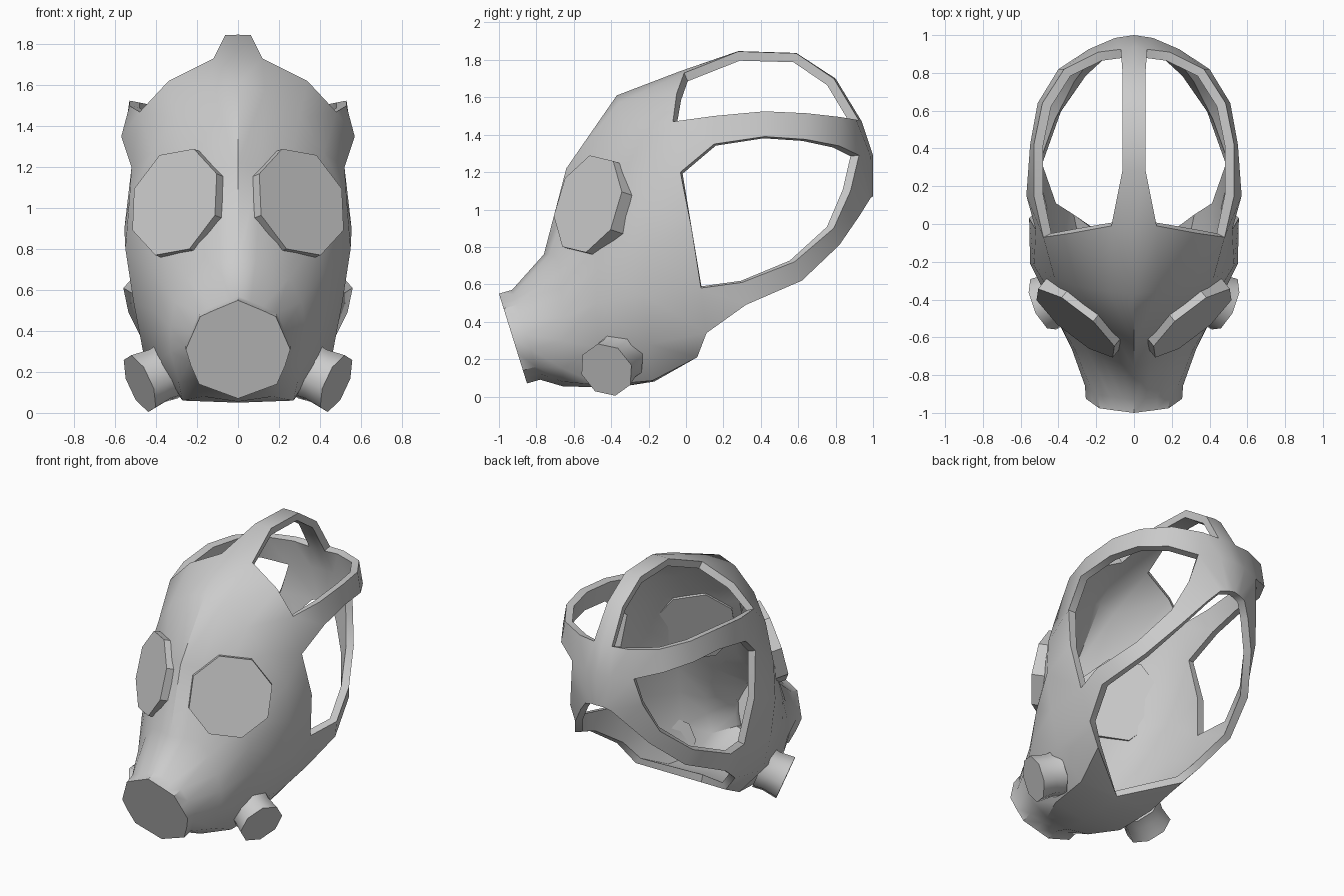
import bpy, bmesh, math
from mathutils import Vector

if "Cube" in bpy.data.objects:
    bpy.data.objects.remove(bpy.data.objects["Cube"])

CENTRE = Vector((0, 0.2, 0.95))
rubber = bpy.data.materials.new("grey_rubber")
rubber.diffuse_color = (0.6, 0.6, 0.6, 1)
rubber.use_nodes = True
rubber.node_tree.nodes["Principled BSDF"].inputs["Base Color"].default_value = rubber.diffuse_color


def finish(name, bm, thickness=0.0, angle=40):
    """Mirror the half, give it a wall and shade it."""
    me = bpy.data.meshes.new(name)
    bm.to_mesh(me)
    bm.free()
    ob = bpy.data.objects.new(name, me)
    bpy.context.collection.objects.link(ob)
    me.materials.append(rubber)
    m = ob.modifiers.new("mirror", 'MIRROR')
    m.use_clip = True
    m.merge_threshold = 0.002
    if thickness:
        s = ob.modifiers.new("wall", 'SOLIDIFY')
        s.thickness = thickness
        s.offset = -1
    bpy.ops.object.select_all(action='DESELECT')
    ob.select_set(True)
    bpy.context.view_layer.objects.active = ob
    bpy.ops.object.convert(target='MESH')
    bpy.ops.object.shade_smooth_by_angle(angle=math.radians(angle))
    return ob


def add_sheet(bm, rows, cap=False):
    """Skin between rows of points."""
    grid = [[bm.verts.new(p) for p in row] for row in rows]
    for a, b in zip(grid, grid[1:]):
        for i in range(len(a) - 1):
            bm.faces.new((a[i], a[i + 1], b[i + 1], b[i]))
    if cap:
        bm.faces.new(grid[0])


def turned(name, centre, normal, up, profile, spin, angle=40):
    """Eight-sided turned part; profile holds (depth behind the face, radius)."""
    n = Vector(normal).normalized()
    u = (Vector(up) - n * Vector(up).dot(n)).normalized()
    r = u.cross(n)
    bm = bmesh.new()
    rings = []
    for depth, rad in profile:
        ring = []
        for i in range(8):
            t = math.radians(45 * i + spin)
            ring.append(bm.verts.new(Vector(centre) - n * depth
                                     + rad * (math.cos(t) * u + math.sin(t) * r)))
        rings.append(ring)
    for a, b in zip(rings, rings[1:]):
        for i in range(8):
            j = (i + 1) % 8
            bm.faces.new((a[i], a[j], b[j], b[i]))
    bm.faces.new(rings[0])
    bm.faces.new(rings[-1])
    bmesh.ops.recalc_face_normals(bm, faces=bm.faces)
    return finish(name, bm, angle=angle)


# Snout opening: half octagon, ten points matching the spokes of the face
octagon = [(0, .55), (.06, .525), (.12, .50), (.185, .47), (.22, .39), (.255, .31),
           (.23, .23), (.19, .14), (.095, .105), (0, .07)]
snout = [(x, -.85 - .3125 * (z - .07), z) for x, z in octagon]
neck = [(x * 1.02, y + .07, z + .02) for x, y, z in snout]

# Face rings, each running from the brow centre line round to the chin
cheek = [(0, -.76, .76), (.09, -.73, .76), (.18, -.69, .74), (.25, -.67, .66), (.31, -.67, .54),
         (.33, -.66, .42), (.33, -.66, .30), (.29, -.66, .15), (.17, -.66, .08), (0, -.66, .055)]
eye_line = [(0, -.64, 1.22), (.11, -.575, 1.20), (.24, -.505, 1.12), (.33, -.46, 1.0), (.39, -.45, .85),
            (.42, -.47, .69), (.42, -.48, .50), (.39, -.47, .26), (.27, -.46, .06), (0, -.5, .05)]
temple = [(0, -.37, 1.61), (.13, -.36, 1.57), (.30, -.33, 1.44), (.42, -.29, 1.27), (.53, -.22, 1.05),
          (.55, -.21, .80), (.51, -.22, .54), (.46, -.20, .28), (.29, -.18, .085), (0, -.33, .055)]
rim = [(0, -.03, 1.74), (.12, -.01, 1.73), (.34, -.05, 1.62), (.48, -.07, 1.47), (.52, -.03, 1.20),
       (.555, .03, .90), (.51, .08, .58), (.46, .11, .34), (.35, .06, .21), (0, -.17, .08)]

# Straps: over the crown, round from the temples, and up from the jaw
crown = [(.12, -.01, 1.73), (.062, .28, 1.845), (.06, .59, 1.835), (.06, .79, 1.70), (.07, .925, 1.475)]
crown_mid = [rim[0], (0, .28, 1.847), (0, .59, 1.837), (0, .80, 1.70), (0, .94, 1.47)]
temple_top = [rim[3], (.53, .15, 1.50), (.53, .42, 1.525), (.485, .64, 1.515),
              (.37, .82, 1.495), (.19, .91, 1.48), crown[-1], crown_mid[-1]]
temple_low = [rim[4], (.57, .15, 1.35), (.55, .42, 1.39), (.51, .64, 1.375),
              (.40, .82, 1.34), (.24, .925, 1.29), (.10, .985, 1.29), (0, 1.0, 1.29)]
jaw_top = [rim[6], (.56, .30, .61), (.46, .58, .72), (.35, .79, .90), (.28, .88, 1.10)] + temple_low[5:]
jaw_low = [rim[7], (.535, .32, .49), (.43, .62, .62), (.29, .82, .81),
           (.17, .93, .97), (.10, .98, 1.05), (.05, .99, 1.065), (0, 1.0, 1.07)]

bm = bmesh.new()
add_sheet(bm, [snout, neck, cheek, eye_line, temple, rim], cap=True)
add_sheet(bm, [crown_mid, crown])
add_sheet(bm, [temple_top, temple_low])
add_sheet(bm, [jaw_top, jaw_low])
bmesh.ops.remove_doubles(bm, verts=bm.verts, dist=.001)
bmesh.ops.recalc_face_normals(bm, faces=bm.faces)
bm.normal_update()
if sum((f.calc_center_median() - CENTRE).dot(f.normal) * f.calc_area() for f in bm.faces) < 0:
    bmesh.ops.reverse_faces(bm, faces=bm.faces)
finish("face_and_straps", bm, thickness=.05)

# Eye lenses
turned("eye_lens", (.31, -.525, 1.03), (.61, -.75, .25), (0, 0, 1),
       [(0, .276), (.11, .276)], 31)

# Side filters set into the cheeks
turned("side_filter", (.48, -.425, .143), (.85, -.37, -.38), (0, 0, 1),
       [(0, .152), (.10, .14), (.17, .15)], 35, angle=50)
